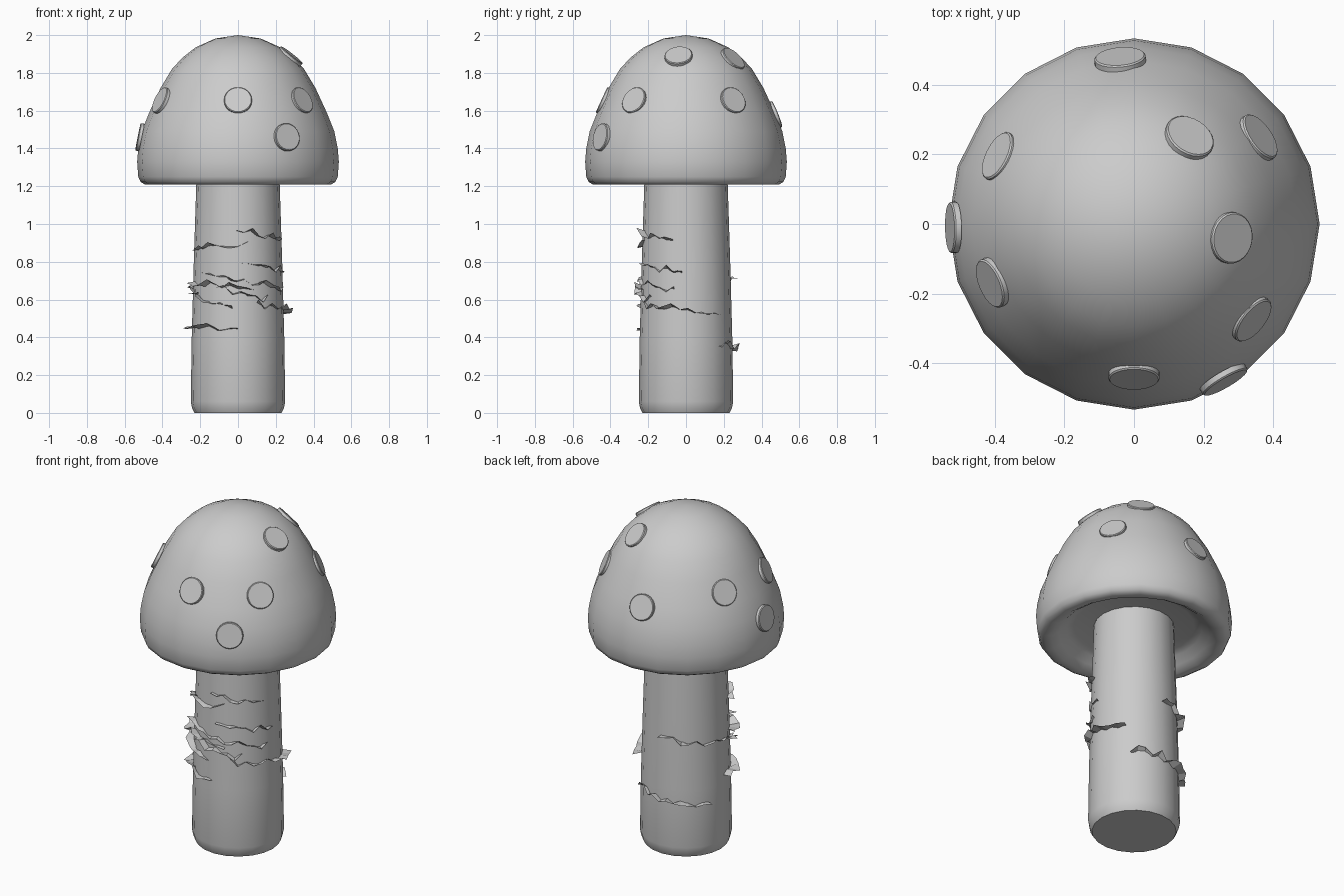
import bpy, bmesh, math, random
from mathutils import Vector

if "Cube" in bpy.data.objects:
    bpy.data.objects.remove(bpy.data.objects["Cube"])

random.seed(4)


def make_object(name, bm, angle=None):
    mesh = bpy.data.meshes.new(name)
    bm.to_mesh(mesh)
    bm.free()
    ob = bpy.data.objects.new(name, mesh)
    bpy.context.collection.objects.link(ob)
    if angle:
        bpy.ops.object.select_all(action='DESELECT')
        ob.select_set(True)
        bpy.context.view_layer.objects.active = ob
        bpy.ops.object.shade_smooth_by_angle(angle=math.radians(angle))
    return ob


def lathe(name, profile, sides, angle):
    # Spin an (r, z) profile; zero radius points become poles
    bm = bmesh.new()
    rings = []
    for r, z in profile:
        n = sides if r > 0 else 1
        rings.append([bm.verts.new((r * math.cos(math.tau * i / sides),
                                    r * math.sin(math.tau * i / sides), z)) for i in range(n)])
    for a, b in zip(rings, rings[1:]):
        for i in range(sides):
            j = (i + 1) % sides
            quad = [a[i % len(a)], a[j % len(a)], b[j % len(b)], b[i % len(b)]]
            bm.faces.new(list(dict.fromkeys(quad)))
    bmesh.ops.recalc_face_normals(bm, faces=bm.faces)
    return make_object(name, bm, angle)


# Cap: outer dome, rounded rim and recessed underside
dome = [(0, 2), (0.12, 1.982), (0.225, 1.935), (0.295, 1.88), (0.35, 1.82), (0.41, 1.72),
        (0.47, 1.59), (0.51, 1.49), (0.528, 1.40), (0.534, 1.33), (0.528, 1.25)]
lathe("cap", dome + [(0.515, 1.222), (0.49, 1.208), (0.45, 1.21), (0.41, 1.235),
                     (0.37, 1.27), (0.33, 1.285), (0, 1.285)], 20, 50)

# Stem with bevelled foot
lathe("stem", [(0, 0), (0.23, 0), (0.243, 0.025), (0.25, 0.06), (0.245, 0.4),
               (0.234, 0.8), (0.218, 1.3), (0, 1.3)], 20, 50)


def cap_normal(x, y, z):
    # Perpendicular to the dome profile at this height
    for (r0, z0), (r1, z1) in zip(dome, dome[1:]):
        if z1 <= z <= z0:
            out = Vector((x, y, 0)).normalized()
            return (out * (z0 - z1) + Vector((0, 0, r1 - r0))).normalized()


# Flat round spots lying on the cap
spots = [(0, -0.44, 1.655), (0.34, -0.275, 1.655), (0.26, -0.45, 1.46), (0.28, -0.04, 1.89),
         (0.16, 0.25, 1.875), (0.36, 0.25, 1.655), (-0.04, 0.475, 1.58), (-0.39, 0.195, 1.655),
         (-0.522, -0.01, 1.46), (-0.41, -0.17, 1.655)]
for k, (x, y, z) in enumerate(spots):
    spot = lathe(f"cap_spot_{k + 1}", [(0, -0.012), (0.074, -0.012), (0.074, 0.004),
                                       (0.07, 0.008), (0, 0.008)], 24, 40)
    spot.location = (x, y, z)
    spot.rotation_euler = cap_normal(x, y, z).to_track_quat('Z', 'Y').to_euler()


def torn_strip(name, a0, a1, z0, z1, width):
    # Ragged ribbon hugging the stem, with an uneven outer edge
    bm = bmesh.new()
    n = max(5, int(abs(a1 - a0) / 9))
    pairs = []
    for i in range(n + 1):
        t = i / n
        a = math.radians(a0 + (a1 - a0) * t)
        z = z0 + (z1 - z0) * t + random.uniform(-0.012, 0.012)
        r = 0.25 - 0.025 * z - 0.005
        w = width * random.uniform(0.3, 1.0) * (1.1 - 0.6 * t)
        outer = r + 0.012 + w
        oz = z + random.uniform(-0.012, 0.025)
        pairs.append((bm.verts.new((r * math.cos(a), r * math.sin(a), z)),
                      bm.verts.new((outer * math.cos(a), outer * math.sin(a), oz))))
    for (p, q), (s, u) in zip(pairs, pairs[1:]):
        bm.faces.new((p, q, u, s))
    make_object(name, bm)


# Strips: start angle, end angle, start height, end height, width
strips = [(-92, -17, 0.97, 0.90, 0.05), (-155, -73, 0.86, 0.90, 0.045), (-85, -5, 0.80, 0.74, 0.02),
          (-140, -15, 0.74, 0.65, 0.04), (-165, -72, 0.69, 0.65, 0.06), (-115, -50, 0.66, 0.60, 0.04),
          (-160, -97, 0.62, 0.56, 0.05), (-178, -90, 0.455, 0.44, 0.06), (40, -65, 0.52, 0.57, 0.055),
          (90, 215, 0.715, 0.62, 0.05), (155, 46, 0.31, 0.36, 0.06)]
for k, s in enumerate(strips):
    torn_strip(f"torn_strip_{k + 1}", *s)
